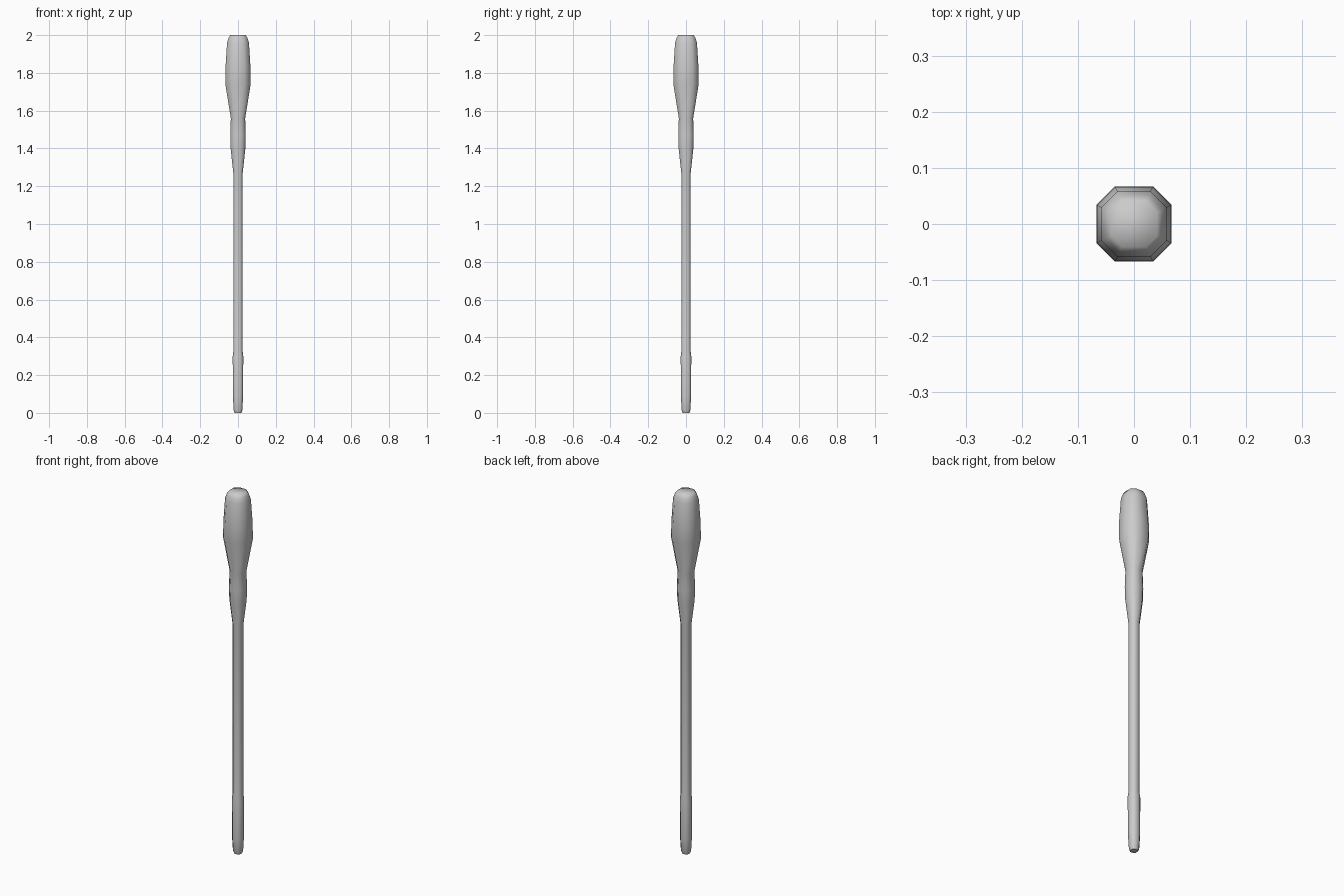
import bpy, bmesh
from math import radians

if "Cube" in bpy.data.objects:
    bpy.data.objects.remove(bpy.data.objects["Cube"])

# Profile of the handle and shaft: (height, half width across the flats)
PROFILE = [
    (0.0, 0.018), (0.015, 0.023), (0.09, 0.027), (0.30, 0.028), (0.33, 0.024),
    (1.27, 0.025), (1.40, 0.039), (1.47, 0.041), (1.56, 0.038),
    (1.74, 0.067), (1.83, 0.066), (1.96, 0.058), (1.985, 0.050), (2.0, 0.041),
]
CORNER = 0.51  # where the chamfered corner starts, relative to half width


def chamfered_ring(bm, z, w):
    c = w * CORNER
    pts = [(w, -c), (w, c), (c, w), (-c, w), (-w, c), (-w, -c), (-c, -w), (c, -w)]
    return [bm.verts.new((x, y, z)) for x, y in pts]


def loft(name, profile):
    bm = bmesh.new()
    rings = [chamfered_ring(bm, z, w) for z, w in profile]
    for a, b in zip(rings, rings[1:]):
        for i in range(8):
            j = (i + 1) % 8
            bm.faces.new((a[i], a[j], b[j], b[i]))
    # end caps
    bm.faces.new(rings[0][::-1])
    bm.faces.new(rings[-1])
    mesh = bpy.data.meshes.new(name)
    bm.to_mesh(mesh)
    bm.free()
    obj = bpy.data.objects.new(name, mesh)
    bpy.context.collection.objects.link(obj)
    return obj


# One continuous tool body: tip sleeve, shaft, collar and grip
body = loft("handle_and_shaft", PROFILE)
bpy.context.view_layer.objects.active = body
body.select_set(True)
bpy.ops.object.shade_smooth_by_angle(angle=radians(60))
